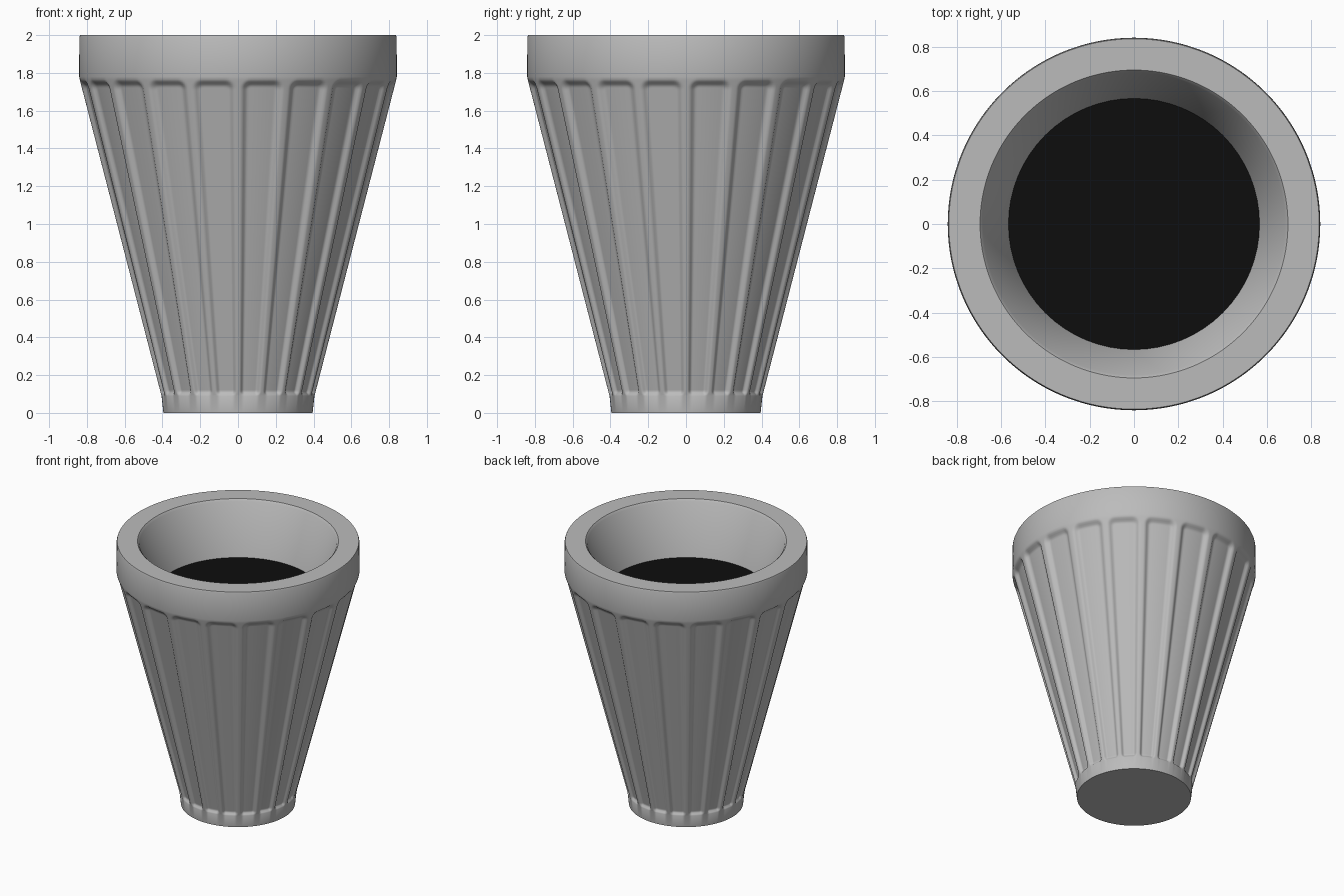
import bpy, bmesh, math

if "Cube" in bpy.data.objects:
    bpy.data.objects.remove(bpy.data.objects["Cube"])

FLUTES, COLS = 20, 24
N = FLUTES * COLS
Z0, Z1 = 0.09, 1.765          # fluted zone
DEPTH = 0.025


def material(name, v):
    m = bpy.data.materials.new(name)
    m.diffuse_color = (v, v, v, 1)
    m.use_nodes = True
    m.node_tree.nodes["Principled BSDF"].inputs["Base Color"].default_value = m.diffuse_color
    return m


def cone_radius(z):
    return 0.405 + (0.838 - 0.405) * (z - Z0) / (Z1 - Z0)


def fluted_radius(z, i):
    # rounded-corner recess between narrow ribs
    r = cone_radius(z)
    pitch = 2 * math.pi * r / FLUTES
    u = abs((i % COLS) / COLS - 0.5) * pitch
    w = 0.44 * pitch
    c = 0.45 * w
    dx, dz = w - u, min(z - Z0, Z1 - z)
    if dx <= 0 or dz <= 0:
        return r
    d = min(dx, dz)
    if dx < c and dz < c:
        d = c - math.hypot(c - dx, c - dz)
    t = max(0.0, min(1.0, d / (0.25 * w + 0.008)))
    t = t * t * (3 - 2 * t)
    return r - DEPTH * t * (0.6 + 0.4 * r / 0.84)


def ring(bm, z, radius):
    out = []
    for i in range(N):
        a = -math.pi / 2 + 2 * math.pi * i / N
        r = radius(z, i) if callable(radius) else radius
        out.append(bm.verts.new((r * math.cos(a), r * math.sin(a), z)))
    return out


def finish(bm, name, mat):
    bmesh.ops.recalc_face_normals(bm, faces=bm.faces)
    me = bpy.data.meshes.new(name)
    bm.to_mesh(me)
    bm.free()
    ob = bpy.data.objects.new(name, me)
    bpy.context.collection.objects.link(ob)
    me.materials.append(mat)
    bpy.ops.object.select_all(action='DESELECT')
    ob.select_set(True)
    bpy.context.view_layer.objects.active = ob
    bpy.ops.object.shade_smooth_by_angle(angle=math.radians(40))
    return ob


grey = material("light grey clay", 0.5)
black = material("black soil", 0.004)

# Fluted pot: foot band, flutes, rim, inner wall
bm = bmesh.new()
zs = [Z0 + 0.008 * k for k in range(11)]
zs += [0.2 + 0.1 * k for k in range(15)]
zs += [Z1 - 0.009 * k for k in range(14, -1, -1)]
rings = [ring(bm, 0.0, 0.395)]
rings += [ring(bm, z, fluted_radius) for z in zs]
for z, r in ((1.78, 0.841), (1.99, 0.84), (2.0, 0.836),
             (2.0, 0.695), (1.985, 0.682), (1.61, 0.567), (1.56, 0.55)):
    rings.append(ring(bm, z, r))
for a, b in zip(rings, rings[1:]):
    for i in range(N):
        j = (i + 1) % N
        bm.faces.new((a[i], a[j], b[j], b[i]))
bm.faces.new(rings[0])
bm.faces.new(rings[-1])
finish(bm, "fluted_pot", grey)

# Soil disc
bm = bmesh.new()
bmesh.ops.create_circle(bm, cap_ends=True, segments=64, radius=0.567)
for v in bm.verts:
    v.co.z = 1.61
soil = finish(bm, "soil", black)
if soil.data.polygons[0].normal.z < 0:
    soil.data.flip_normals()
